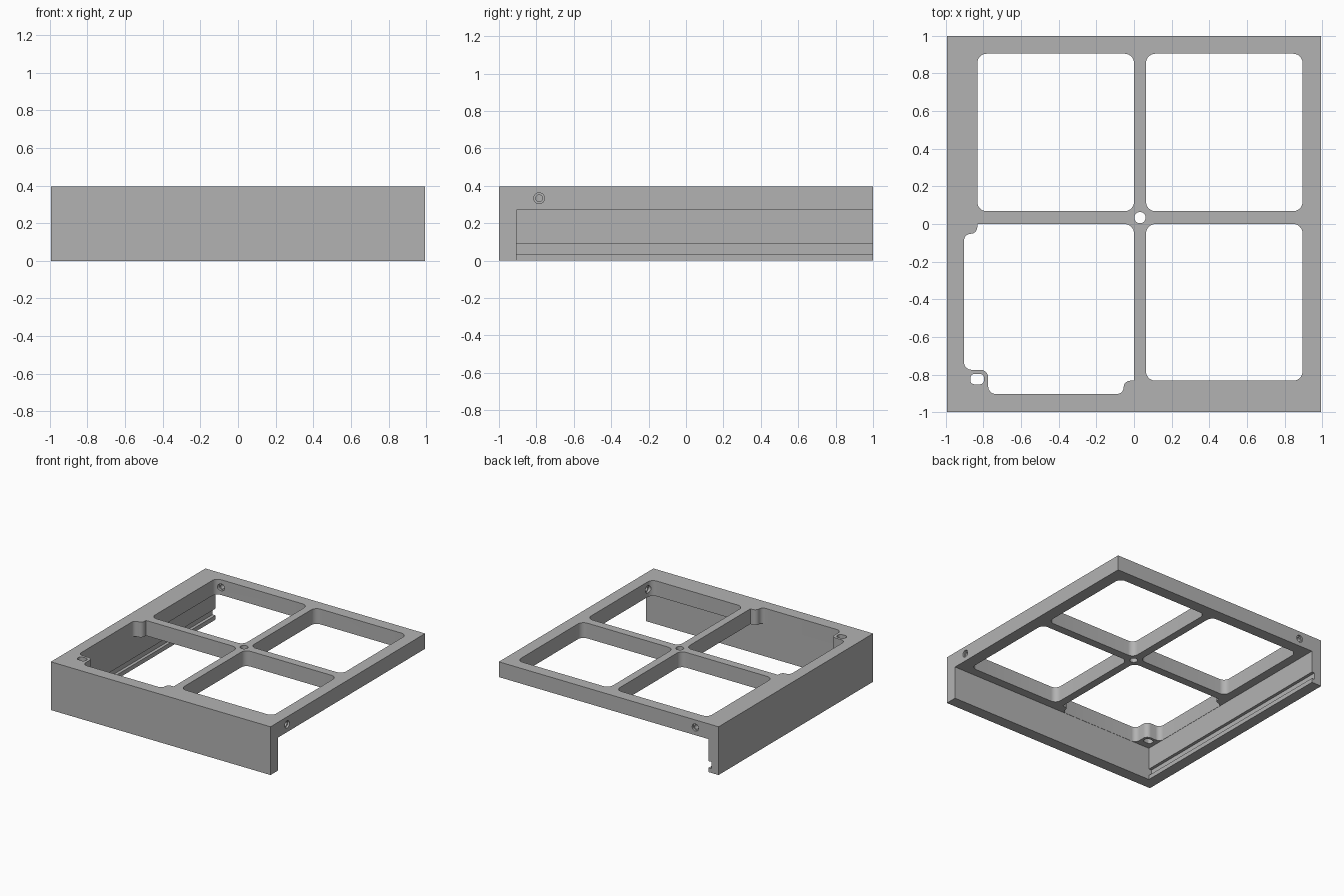
import bpy
import bmesh
import math
from mathutils import Vector, Matrix

cube = bpy.data.objects.get("Cube")
if cube:
    bpy.data.objects.remove(cube, do_unlink=True)

HX, HY, TOP, UNDER, WALL = 0.995, 1.0, 0.395, 0.27, 0.905

grey = bpy.data.materials.new("plain grey")
grey.use_nodes = True
grey.diffuse_color = (0.45, 0.45, 0.45, 1)
grey.node_tree.nodes["Principled BSDF"].inputs["Base Color"].default_value = (0.45, 0.45, 0.45, 1)


def make(name, bm):
    bmesh.ops.recalc_face_normals(bm, faces=bm.faces)
    mesh = bpy.data.meshes.new(name)
    bm.to_mesh(mesh)
    bm.free()
    mesh.materials.append(grey)
    ob = bpy.data.objects.new(name, mesh)
    bpy.context.collection.objects.link(ob)
    return ob


def fillet(corners, steps=8):
    """Round each (x, y, radius) corner of a right-angled outline."""
    pts = []
    for i, (x, y, r) in enumerate(corners):
        p = Vector((x, y))
        if r == 0:
            pts.append(p)
            continue
        a = (Vector(corners[i - 1][:2]) - p).normalized() * r
        b = (Vector(corners[(i + 1) % len(corners)][:2]) - p).normalized() * r
        for k in range(steps + 1):
            t = math.pi / 2 * k / steps
            pts.append(p + a * (1 - math.sin(t)) + b * (1 - math.cos(t)))
    return pts


def prism(name, corners, z0, z1):
    bm = bmesh.new()
    face = bm.faces.new([bm.verts.new((p.x, p.y, z0)) for p in fillet(corners)])
    ext = bmesh.ops.extrude_face_region(bm, geom=[face])["geom"]
    bmesh.ops.translate(bm, vec=(0, 0, z1 - z0),
                        verts=[v for v in ext if isinstance(v, bmesh.types.BMVert)])
    return make(name, bm)


def rect(x0, x1, y0, y1, r=0.0):
    return [(x0, y0, r), (x1, y0, r), (x1, y1, r), (x0, y1, r)]


def bore(name, centre, radius, length, axis):
    bm = bmesh.new()
    turn = Vector((0, 0, 1)).rotation_difference(Vector(axis)).to_matrix().to_4x4()
    bmesh.ops.create_cone(bm, cap_ends=True, segments=32, radius1=radius, radius2=radius,
                          depth=length, matrix=Matrix.Translation(centre) @ turn)
    return make(name, bm)


# Solid block that becomes the frame with two skirt walls
frame = prism("corner_frame", rect(-HX, HX, -HY, HY), 0, TOP)

# Space under the top plate, and the groove along the side wall
cutters = [
    prism("underside_cutter", rect(-WALL, 1.2, -WALL, 1.2), -0.1, UNDER),
    prism("groove_cutter", rect(-WALL - 0.025, -0.8, -WALL, 1.2), 0.035, 0.09),
]

# Three plain windows
for x0, x1, y0, y1 in ((-0.833, 0, 0.068, 0.905),
                       (0.064, 0.896, 0.068, 0.905),
                       (0.064, 0.896, -0.833, 0)):
    cutters.append(prism("window_cutter", rect(x0, x1, y0, y1, 0.05), 0.2, 0.5))

# Stepped window around the screw boss
edge, s = WALL - 0.002, 0.035
stepped = [(0, 0, 0.05), (-0.833, 0, 0), (-0.833, -0.052, s), (-edge, -0.052, s),
           (-edge, -0.775, 0.04), (-0.775, -0.775, 0.04), (-0.775, -edge, 0.04),
           (-0.055, -edge, s), (-0.055, -0.833, s), (0, -0.833, 0)]
cutters.append(prism("stepped_window_cutter", stepped, 0.2, 0.5))

# Boss slot and centre hole
cutters.append(prism("slot_cutter", rect(-0.87, -0.797, -0.852, -0.797, 0.022), 0.2, 0.5))
cutters.append(bore("centre_hole_cutter", (0.032, 0.034, 0.33), 0.03, 0.4, (0, 0, 1)))

# Cross holes through the two rails, with a shallow counterbore at each end
for axis, across, outer, inner in (((1, 0, 0), -0.785, HX, 0.896),
                                   ((0, 1, 0), -0.785, HY, 0.905)):
    def spot(d):
        return (d, across, 0.333) if axis[0] else (across, d, 0.333)
    cutters.append(bore("cross_hole_cutter", spot((outer + inner) / 2), 0.018, 0.2, axis))
    for d in (outer, inner):
        cutters.append(bore("counterbore_cutter", spot(d), 0.029, 0.03, axis))

for c in cutters:
    c.hide_render = True
    mod = frame.modifiers.new(c.name, "BOOLEAN")
    mod.operation = "DIFFERENCE"
    mod.solver = "EXACT"
    mod.object = c

# Bake the cuts and drop the cutters
bpy.context.view_layer.update()
baked = bpy.data.meshes.new_from_object(frame.evaluated_get(bpy.context.evaluated_depsgraph_get()))
frame.modifiers.clear()
frame.data = baked
for c in cutters:
    bpy.data.objects.remove(c, do_unlink=True)

bpy.ops.object.select_all(action="DESELECT")
frame.select_set(True)
bpy.context.view_layer.objects.active = frame
bpy.ops.object.shade_smooth_by_angle(angle=math.radians(30))
